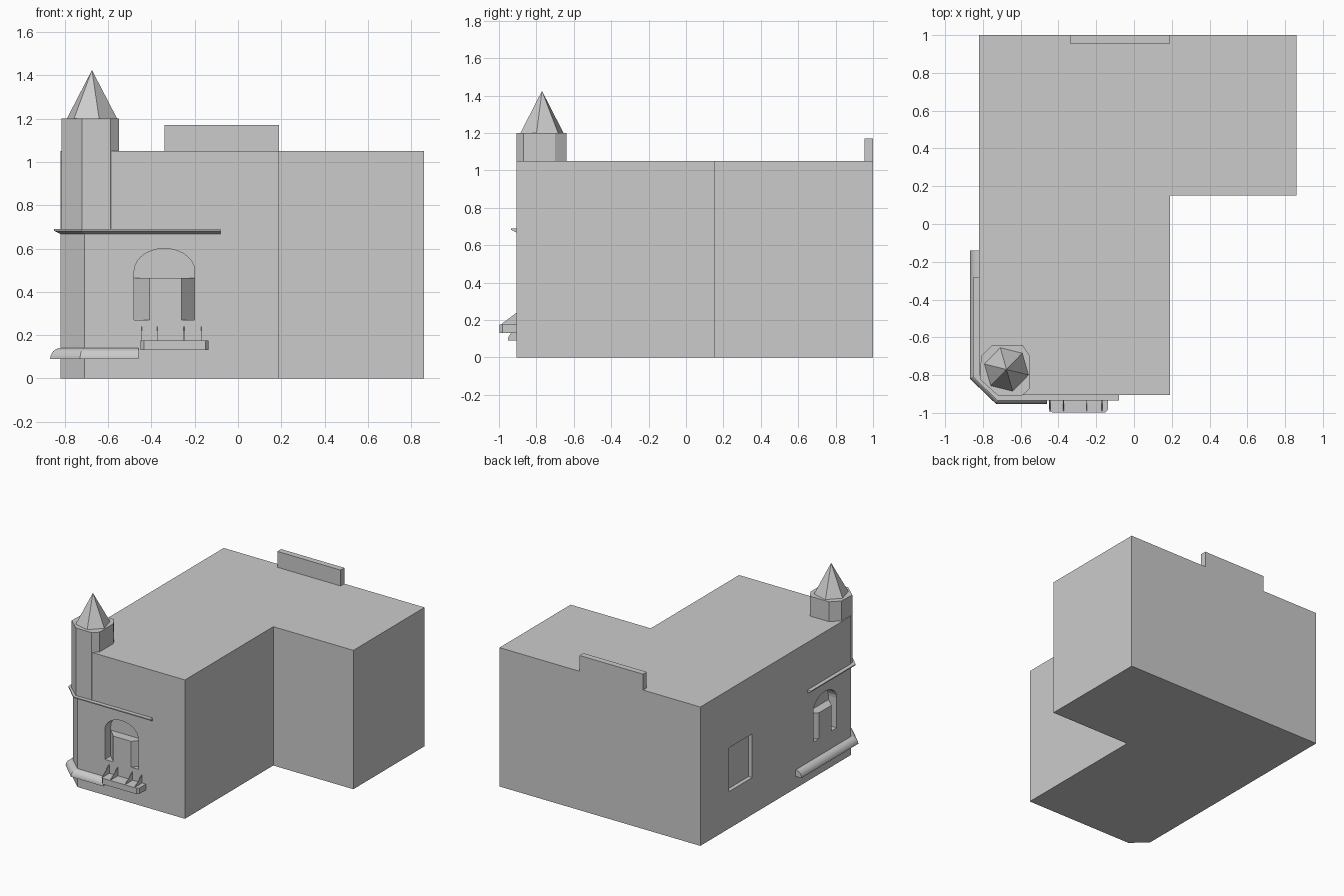
import bpy, bmesh, math
from mathutils import Matrix

if "Cube" in bpy.data.objects:
    bpy.data.objects.remove(bpy.data.objects["Cube"])

stone = bpy.data.materials.new("grey_stone")
stone.use_nodes = True
GREY = (0.6, 0.6, 0.6, 1)
stone.diffuse_color = GREY
stone.node_tree.nodes["Principled BSDF"].inputs["Base Color"].default_value = GREY

WEST, SOUTH = -0.82, -0.905      # outer wall planes
DEPTH = 0.07                     # window recess


def finish(name, bm, place=None):
    bmesh.ops.recalc_face_normals(bm, faces=bm.faces)
    mesh = bpy.data.meshes.new(name)
    bm.to_mesh(mesh)
    bm.free()
    mesh.materials.append(stone)
    ob = bpy.data.objects.new(name, mesh)
    bpy.context.collection.objects.link(ob)
    if place:
        mesh.transform(place)
    return ob


def prism(name, outline, z0, z1, place=None):
    """Extrude a plan outline from z0 to z1."""
    bm = bmesh.new()
    face = bm.faces.new([bm.verts.new((x, y, z0)) for x, y in outline])
    ext = bmesh.ops.extrude_face_region(bm, geom=[face])
    verts = [g for g in ext["geom"] if isinstance(g, bmesh.types.BMVert)]
    bmesh.ops.translate(bm, verts=verts, vec=(0, 0, z1 - z0))
    return finish(name, bm, place)


def box(name, x0, x1, y0, y1, z0, z1):
    return prism(name, [(x0, y0), (x1, y0), (x1, y1), (x0, y1)], z0, z1)


def corner_moulding(name, profile, y_end, x_end):
    """Sweep an (outward, height) profile around the chamfered corner."""
    bm = bmesh.new()
    t = math.tan(math.pi / 8)
    rings = []
    for i in range(4):
        ring = []
        for d, z in profile:
            p = [(WEST - d, y_end), (WEST - d, -0.80 - t * d),
                 (-0.71 - t * d, SOUTH - d), (x_end, SOUTH - d)][i]
            ring.append(bm.verts.new((*p, z)))
        rings.append(ring)
    n = len(profile)
    for a, b in zip(rings, rings[1:]):
        for j in range(n):
            k = (j + 1) % n
            bm.faces.new((a[j], a[k], b[k], b[j]))
    bm.faces.new(rings[0])
    bm.faces.new(rings[-1])
    return finish(name, bm)


def cut(target, cutter):
    mod = target.modifiers.new(cutter.name, "BOOLEAN")
    mod.operation = "DIFFERENCE"
    mod.solver = "EXACT"
    mod.object = cutter
    bpy.context.view_layer.objects.active = target
    bpy.ops.object.modifier_apply(modifier=mod.name)
    bpy.data.objects.remove(cutter)


# L-shaped building with a chamfered corner
walls = prism("walls", [(WEST, 1), (0.86, 1), (0.86, 0.15), (0.19, 0.15),
                        (0.19, SOUTH), (-0.71, SOUTH), (WEST, -0.80)], 0, 1.05)

# Arched windows: local x along the wall, local y up, local z outward
upright = Matrix.Rotation(math.pi / 2, 4, "X")
front = Matrix.Translation((-0.34, SOUTH, 0)) @ upright
side = (Matrix.Translation((WEST, -0.49, 0))
        @ Matrix.Rotation(-math.pi / 2, 4, "Z") @ upright)
W = 0.14
arch = [(-W, 0.27), (W, 0.27)]
arch += [(W * math.cos(a), 0.495 + 0.105 * math.sin(a))
         for a in (math.pi * i / 14 for i in range(15))]
for label, place in (("front", front), ("side", side)):
    cut(walls, prism(label + "_arch_cutter", arch, -DEPTH, 0.1, place))
    # Canted block filling the middle of the opening
    to_plan = place @ Matrix.Rotation(-math.pi / 2, 4, "X")
    prism(label + "_window_block",
          [(-W, DEPTH), (-0.07, 0), (0.08, 0), (W, DEPTH)], 0.27, 0.465, to_plan)

# Rectangular blind window on the long wall
cut(walls, box("blind_window_cutter", -0.9, WEST + 0.03, 0.38, 0.66, 0.28, 0.61))

# Corner turret with six-sided roof
prism("turret", [(-0.81, -0.70), (-0.75, -0.64), (-0.59, -0.64), (-0.55, -0.70),
                 (-0.55, -0.87), (-0.59, -0.907), (-0.722, -0.907),
                 (-0.815, -0.823)], 0.68, 1.2)
bm = bmesh.new()
bmesh.ops.create_cone(bm, cap_ends=True, segments=6, radius1=0.12, radius2=0,
                      depth=0.225)
finish("turret_roof", bm, Matrix.Translation((-0.675, -0.77, 1.3125))
       @ Matrix.Rotation(math.radians(16), 4, "Z"))

# Mouldings round the corner
corner_moulding("string_course", [(-0.01, 0.69), (0.03, 0.69), (0.03, 0.682),
                                  (0, 0.667), (-0.01, 0.667)], -0.28, -0.08)
quarter = [(0.048 * math.cos(a), 0.09 + 0.05 * math.sin(a))
           for a in (math.pi / 2 * i / 6 for i in range(7))]
corner_moulding("base_roll", [(-0.01, 0.09)] + quarter + [(-0.01, 0.14)], -0.14, -0.46)

# Balcony slab with thin stays
prism("balcony", [(-0.45, SOUTH + 0.01), (-0.45, -0.98), (-0.435, -0.997),
                  (-0.15, -0.997), (-0.137, -0.98), (-0.137, SOUTH + 0.01)], 0.13, 0.175)
for i, x in enumerate((-0.445, -0.373, -0.25, -0.17)):
    turn = Matrix.Translation((x, 0, 0)) @ Matrix.Rotation(math.pi / 2, 4, "Z") @ upright
    prism(f"balcony_stay_{i + 1}", [(SOUTH, 0.17), (SOUTH, 0.24), (-0.995, 0.172)],
          -0.002, 0.002, turn)

# Raised parapet at the back
box("back_parapet", -0.34, 0.19, 0.955, 1, 1.04, 1.17)
